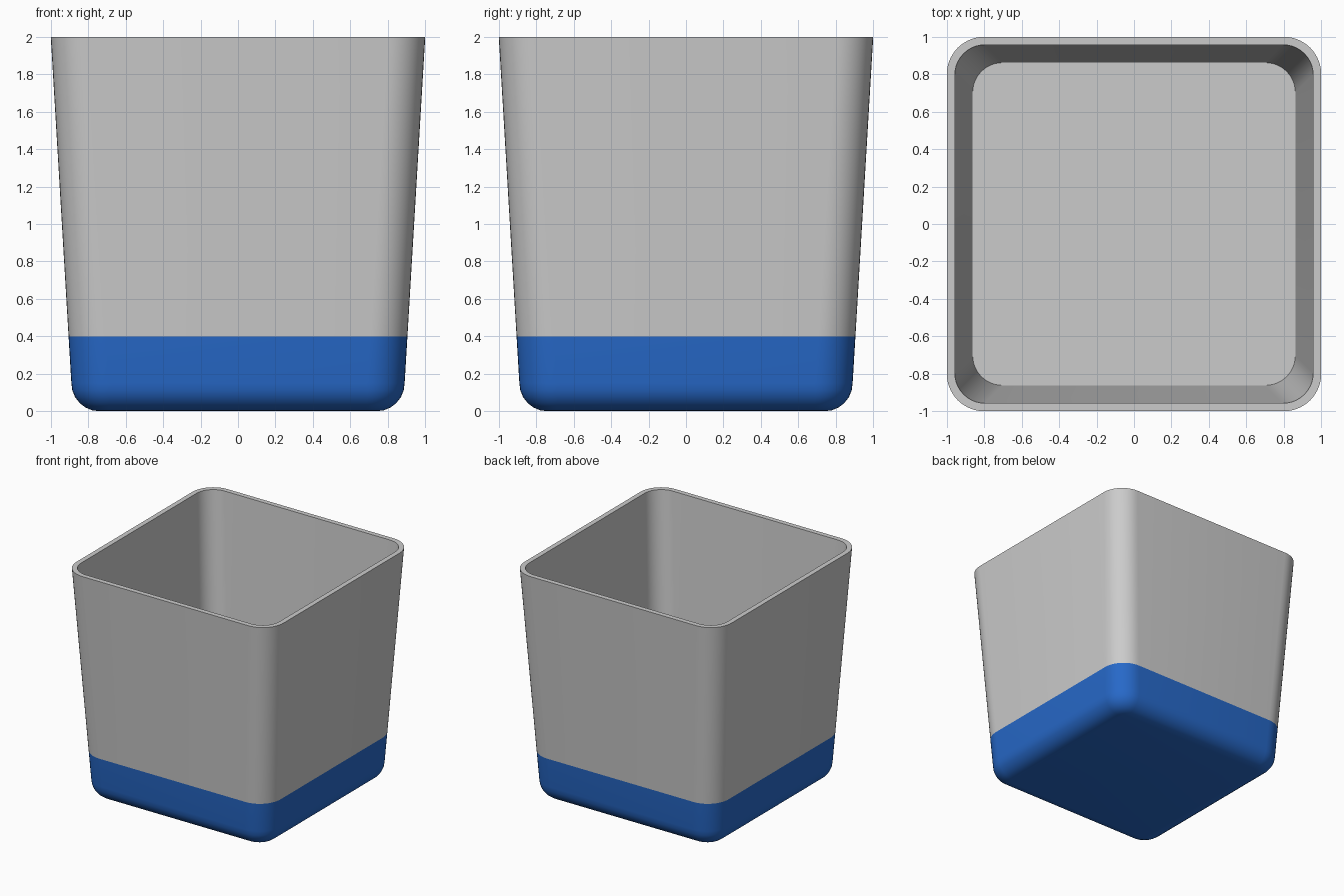
import bpy, bmesh, math

if "Cube" in bpy.data.objects:
    bpy.data.objects.remove(bpy.data.objects["Cube"])

SEG = 10  # segments per rounded corner


def ring(bm, half, radius, z):
    """Rounded-square loop of vertices at height z."""
    c = half - radius
    verts = []
    for i, (sx, sy) in enumerate([(1, 1), (-1, 1), (-1, -1), (1, -1)]):
        for k in range(SEG + 1):
            a = math.pi / 2 * (i + k / SEG)
            verts.append(bm.verts.new((sx * c + radius * math.cos(a),
                                       sy * c + radius * math.sin(a), z)))
    return verts


def loft(name, sections, color=None):
    """Skin a stack of (half width, corner radius, z) and cap both ends."""
    bm = bmesh.new()
    rings = [ring(bm, *s) for s in sections]
    n = len(rings[0])
    for a, b in zip(rings, rings[1:]):
        for i in range(n):
            j = (i + 1) % n
            bm.faces.new((a[i], a[j], b[j], b[i]))
    bm.faces.new(rings[0][::-1])
    bm.faces.new(rings[-1])
    bmesh.ops.recalc_face_normals(bm, faces=bm.faces)
    mesh = bpy.data.meshes.new(name)
    bm.to_mesh(mesh)
    bm.free()
    obj = bpy.data.objects.new(name, mesh)
    bpy.context.collection.objects.link(obj)
    if color:
        mat = bpy.data.materials.new(name + "_blue")
        mat.diffuse_color = color
        mat.use_nodes = True
        mat.node_tree.nodes["Principled BSDF"].inputs["Base Color"].default_value = mat.diffuse_color
        mesh.materials.append(mat)
    bpy.ops.object.select_all(action='DESELECT')
    obj.select_set(True)
    bpy.context.view_layer.objects.active = obj
    bpy.ops.object.shade_smooth_by_angle(angle=math.radians(35))
    return obj


# Tapered pot: outer wall, rim, inner wall and floor
loft("planter_pot", [(0.905, 0.2, 0.4), (1.0, 0.2, 2.0),
                     (0.957, 0.16, 2.0), (0.862, 0.16, 0.41)])

# Blue base with rounded lower edge
STEPS, FILLET = 6, 0.15
base = []
for k in range(STEPS + 1):
    a = math.pi / 2 * k / STEPS
    inset = FILLET * (1 - math.sin(a))
    base.append((0.89 - inset, 0.2 - inset, FILLET * (1 - math.cos(a))))
base.append((0.905, 0.2, 0.4))
loft("planter_base", base, (0.02, 0.14, 0.58, 1))
